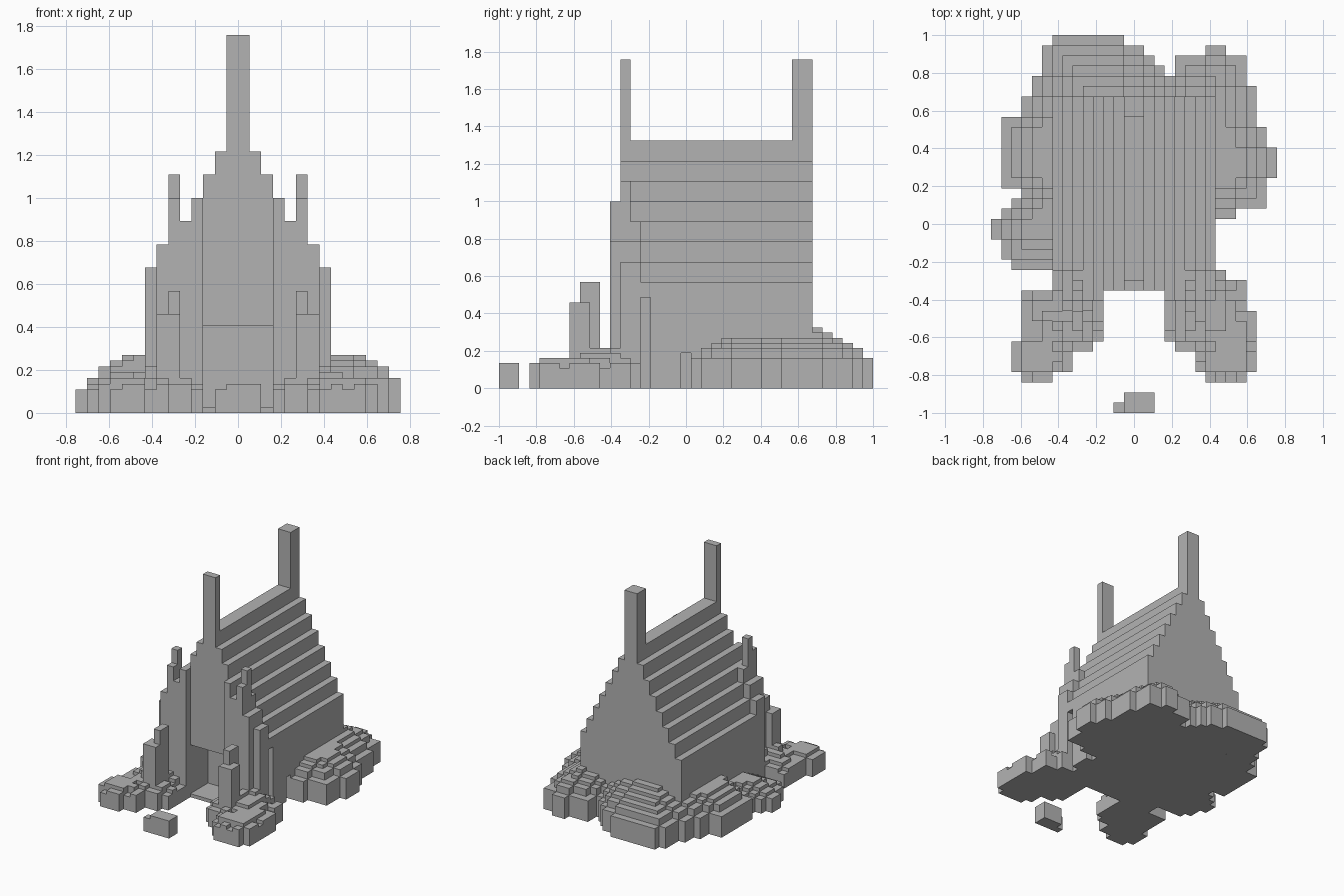
import bpy, bmesh, random

if "Cube" in bpy.data.objects:
    bpy.data.objects.remove(bpy.data.objects["Cube"])

random.seed(4)
U = 2 / 37            # one block
H = U / 2             # half block, the height step

stone = bpy.data.materials.new("grey stone")
stone.diffuse_color = (0.45, 0.45, 0.45, 1)
stone.use_nodes = True
stone.node_tree.nodes["Principled BSDF"].inputs["Base Color"].default_value = stone.diffuse_color


def finish(name, bm):
    bmesh.ops.recalc_face_normals(bm, faces=bm.faces)
    me = bpy.data.meshes.new(name)
    bm.to_mesh(me)
    bm.free()
    me.materials.append(stone)
    ob = bpy.data.objects.new(name, me)
    bpy.context.collection.objects.link(ob)
    return ob


def add_box(bm, x0, x1, y0, y1, z0, z1):
    """Box with x and y in blocks, z in half blocks."""
    vs = bmesh.ops.create_cube(bm, size=1)["verts"]
    for v in vs:
        v.co.x = (x1 if v.co.x > 0 else x0) * U
        v.co.y = (y1 if v.co.y > 0 else y0) * U
        v.co.z = (z1 if v.co.z > 0 else z0) * H


def boxes(name, items):
    bm = bmesh.new()
    for b in items:
        add_box(bm, *b)
    return finish(name, bm)


# Stepped gable hall: half profile mirrored, then extruded front to back
half = []
for k in range(8, 0, -1):
    z = 53 - 4 * k
    half += [(k, 0 if k == 8 else z - 4), (k, z)]
profile = half + [(-x, z) for x, z in reversed(half)]
bm = bmesh.new()
face = bm.faces.new([bm.verts.new((x * U, -6.5 * U, z * H)) for x, z in profile])
ext = bmesh.ops.extrude_face_region(bm, geom=[face])["geom"]
bmesh.ops.translate(bm, vec=(0, 19 * U, 0),
                    verts=[g for g in ext if isinstance(g, bmesh.types.BMVert)])
hall = finish("gabled_hall", bm)

# Doorway and wall slits are cut out of the hall
cutter = boxes("opening_cutter", [
    (-3, 3, -8, -2.5, 1, 15),
    (7, 9, -4.5, -3.5, -2, 18),
    (7, 9, -0.5, 0.5, -2, 7),
])
cutter.hide_render = True
cutter.hide_set(True)
mod = hall.modifiers.new("openings", "BOOLEAN")
mod.operation = "DIFFERENCE"
mod.solver = "EXACT"
mod.object = cutter

# Ridge spires
boxes("front_spire", [(-1, 1, -6.5, -5.5, 49, 65)])
boxes("rear_spire", [(-1, 1, 10.5, 12.5, 49, 65)])

# Buttresses flanking the facade and the raised roof edge behind them
WING = [
    # column, y0, y1, bottom, top
    (3, -7.5, -6.5, 0, 37), (4, -7.5, -6.5, 0, 33),
    (5, -7.5, -6.5, 0, 37), (6, -7.5, -6.5, 0, 29),
    (5, -6.5, -5.5, 29, 41), (5, -5.5, -4.5, 29, 33),
    (6, -6.5, -4.5, 25, 29), (7, -6.5, -4.5, 21, 25),
]
for side, name in ((1, "right_buttress"), (-1, "left_buttress")):
    boxes(name, [(min(side * c, side * (c + 1)), max(side * c, side * (c + 1)), *rest)
                 for c, *rest in WING])

# Rock footprint: (first row, row count, x0, x1), rows counted from the back
REAR = [(0, 1, -8, -1), (1, 1, -9, 1), (1, 1, 7, 9), (2, 1, -9, 2), (2, 2, 4, 11),
        (3, 1, -9, 3), (4, 1, -10, 11), (5, 1, -10, 12)]
LEFT = [(6, 2, -11, -8), (8, 7, -13, -8), (15, 1, -11, -8), (16, 1, -12, -8),
        (17, 1, -13, -8), (18, 2, -14, -8), (20, 2, -13, -8), (22, 1, -12, -8)]
RIGHT = [(6, 3, 8, 12), (9, 2, 8, 13), (11, 3, 8, 14), (14, 3, 8, 13), (17, 1, 8, 10)]
FRONT = [(25, 5, -11, -3), (30, 1, -12, -4), (31, 2, -12, -6), (33, 1, -11, -8),
         (23, 1, 8, 9), (24, 1, 8, 11), (25, 2, 3, 11), (27, 3, 3, 12),
         (30, 1, 4, 12), (31, 2, 6, 12), (33, 1, 7, 11)]
STEP = [(35, 1, -1, 2), (36, 1, -2, 2)]


def cells(spans):
    return {(x, j) for j0, n, x0, x1 in spans for j in range(j0, j0 + n)
            for x in range(x0, x1)}


SIDES = ((1, 0), (-1, 0), (0, 1), (0, -1))
house = cells([(6, 19, -8, 8), (25, 1, 3, 7), (25, 1, -7, -3)])
groups = {"rear_rocks": cells(REAR) - house, "left_rocks": cells(LEFT) - house,
          "right_rocks": cells(RIGHT) - house, "front_rocks": cells(FRONT) - house,
          "loose_rock": cells(STEP)}
every = set().union(*groups.values())

# Distance of each rock cell from the open edge
depth, left, d = {}, set(every), 0
while left:
    d += 1
    solid = left | house
    ring = {(x, j) for x, j in left
            if any((x + a, j + b) not in solid for a, b in SIDES)} or set(left)
    for c in ring:
        depth[c] = d
    left -= ring


def rock_height(name, c):
    x, j = c
    d = depth[c]
    if name == "loose_rock":
        return 5 if x >= -1 else 4
    if name == "front_rocks":
        col = x if x >= 0 else -x - 1
        if col == 5 and j in (27, 28):      # tall standing stones
            return 21
        if (col, j) in ((5, 29), (6, 28), (6, 29)):
            return 17
        return min(4 + d, 6 if j > 28 else 8) - random.choice((0, 0, 1))
    if name == "left_rocks" and j > 14:
        return min(3 + d, 7)
    if name == "rear_rocks":
        return min((0, 6, 8, 9, 10, 11, 12)[min(d, 6)], 12)
    return (0, 6, 8, 9, 10)[min(d, 4)]


height = {c: rock_height(n, c) for n in sorted(groups) for c in sorted(groups[n])}

# Blocky rock masses: only exposed faces are made
for name, group in groups.items():
    bm = bmesh.new()

    def quad(pts, normal):
        f = bm.faces.new([bm.verts.new(p) for p in pts])
        f.normal_update()
        if f.normal.dot(normal) < 0:
            f.normal_flip()

    for x, j in sorted(group):
        xa, xb = x * U, (x + 1) * U
        ya, yb = 1 - (j + 1) * U, 1 - j * U
        top = height[x, j] * H
        for z, n in ((0, -1), (top, 1)):
            quad([(xa, ya, z), (xb, ya, z), (xb, yb, z), (xa, yb, z)], (0, 0, n))
        for a, b in SIDES:
            c = (x + a, j + b)
            low = height.get(c, 0) * H
            if c in house or low >= top:
                continue
            if a:
                e = xb if a > 0 else xa
                p, q = (e, ya), (e, yb)
            else:
                e = ya if b > 0 else yb
                p, q = (xa, e), (xb, e)
            quad([(*p, low), (*q, low), (*q, top), (*p, top)], (a, -b, 0))
    me = bpy.data.meshes.new(name)
    bm.to_mesh(me)
    bm.free()
    me.materials.append(stone)
    bpy.context.collection.objects.link(bpy.data.objects.new(name, me))
